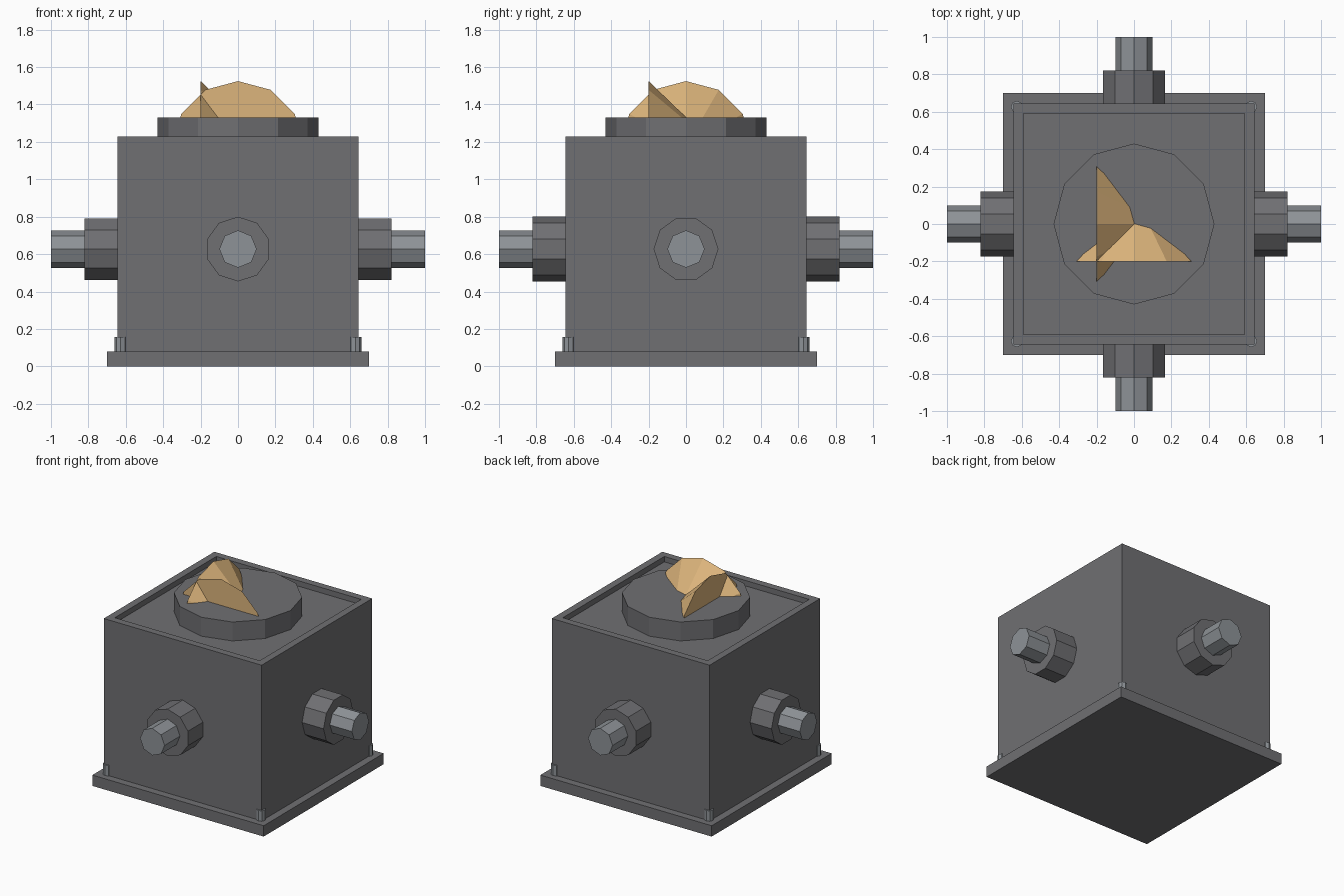
import bpy, bmesh
from math import radians
from mathutils import Matrix, Vector

if "Cube" in bpy.data.objects:
    bpy.data.objects.remove(bpy.data.objects["Cube"])


def material(name, rgb):
    m = bpy.data.materials.new(name)
    m.diffuse_color = (*rgb, 1)
    m.use_nodes = True
    m.node_tree.nodes["Principled BSDF"].inputs["Base Color"].default_value = m.diffuse_color
    return m


DARK = material("dark_casing", (0.16, 0.16, 0.17))
STEEL = material("steel", (0.27, 0.29, 0.31))
BRASS = material("brass", (0.72, 0.46, 0.20))


def finish(name, bm, mat):
    bmesh.ops.recalc_face_normals(bm, faces=bm.faces)
    mesh = bpy.data.meshes.new(name)
    bm.to_mesh(mesh)
    bm.free()
    mesh.materials.append(mat)
    obj = bpy.data.objects.new(name, mesh)
    bpy.context.collection.objects.link(obj)
    return obj


def box(bm, half, z0, z1):
    bmesh.ops.create_cube(bm, size=1, matrix=Matrix.Translation((0, 0, (z0 + z1) / 2))
                          @ Matrix.Diagonal((2 * half, 2 * half, z1 - z0, 1)))


def cone(name, origin, rot, sides, r1, r2, a, b, mat):
    """Prism or frustum running from a to b along the rotated z axis."""
    bm = bmesh.new()
    m = Matrix.Translation(origin) @ rot @ Matrix.Translation((0, 0, (a + b) / 2))
    bmesh.ops.create_cone(bm, cap_ends=True, segments=sides, radius1=r1, radius2=r2,
                          depth=b - a, matrix=m)
    return finish(name, bm, mat)


UP = Matrix.Identity(4)
DIRS = {
    "front": Matrix.Rotation(radians(90), 4, 'X'),
    "back": Matrix.Rotation(radians(-90), 4, 'X'),
    "right": Matrix.Rotation(radians(90), 4, 'Y'),
    "left": Matrix.Rotation(radians(-90), 4, 'Y'),
}

# Base plate
bm = bmesh.new()
box(bm, 0.70, 0, 0.08)
finish("base_plate", bm, DARK)

# Casing with a shallow recessed top panel
bm = bmesh.new()
box(bm, 0.645, 0.08, 1.23)
bm.faces.ensure_lookup_table()
top = max(bm.faces, key=lambda f: f.calc_center_median().z)
bmesh.ops.inset_region(bm, faces=[top], thickness=0.075)
inner = bmesh.ops.extrude_discrete_faces(bm, faces=[top])["faces"][0]
bmesh.ops.translate(bm, verts=inner.verts, vec=Vector((0, 0, -0.04)))
finish("casing", bm, DARK)

# Raised turntable on top
cone("turntable", (0, 0, 0), UP, 12, 0.43, 0.43, 1.18, 1.33, DARK)

# Collars and shafts on all four sides
for side, rot in DIRS.items():
    cone(side + "_collar", (0, 0, 0.627), rot, 10, 0.173, 0.173, 0.63, 0.82, DARK)
    cone(side + "_shaft", (0, 0, 0.627), rot, 8, 0.10, 0.10, 0.80, 1.0, STEEL)

# Two crossing bevel gears, half sunk into the turntable
for side in ("front", "left"):
    cone(side + "_bevel_gear", (0, 0, 1.175), DIRS[side], 12, 0.157, 0.35, 0, 0.2, BRASS)

# Corner bolts
for i, (sx, sy) in enumerate([(-1, -1), (1, -1), (1, 1), (-1, 1)]):
    cone(f"corner_bolt_{i + 1}", (sx * 0.627, sy * 0.627, 0), UP, 8, 0.032, 0.032, 0.02, 0.157, STEEL)
